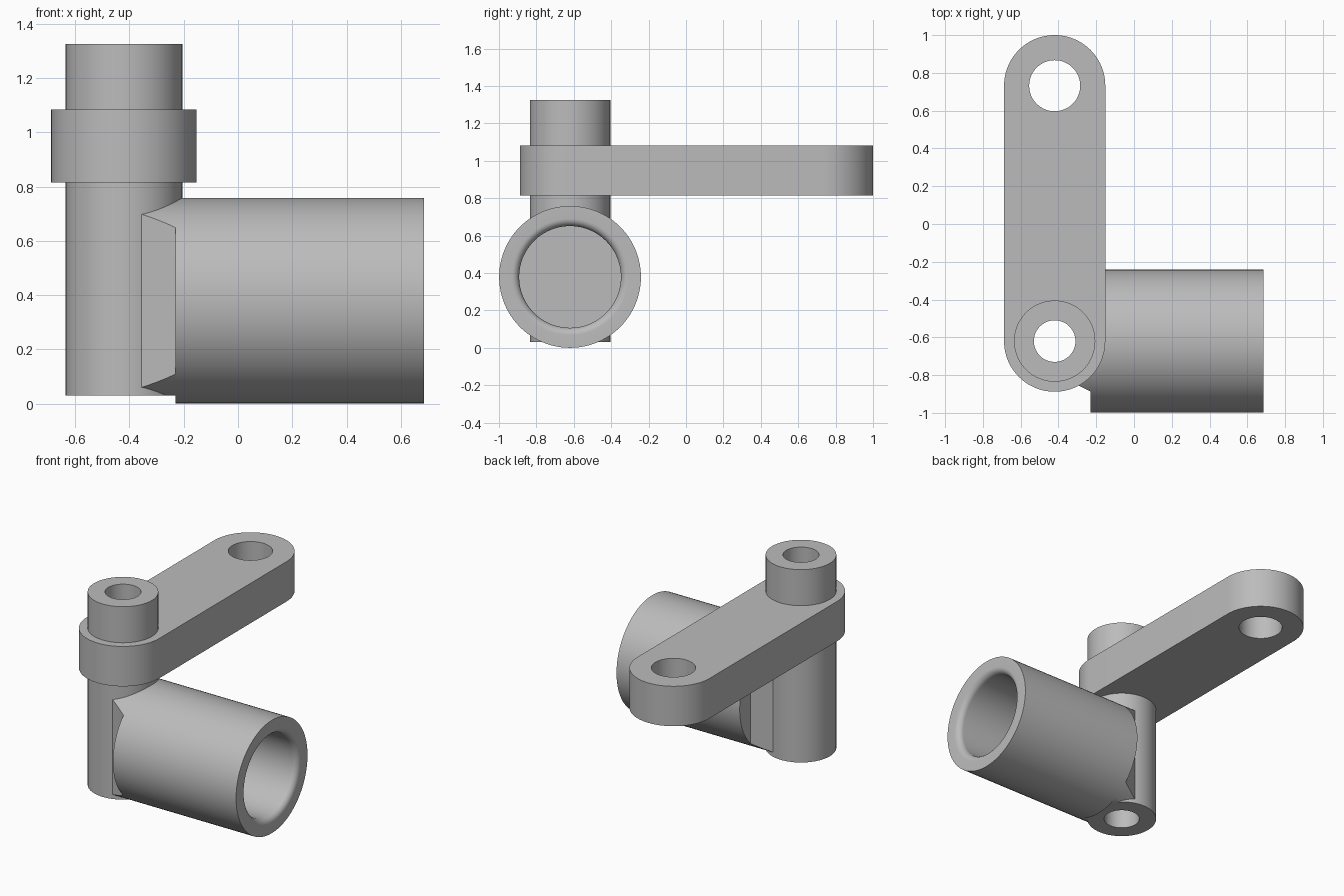
import bpy, bmesh, math
from mathutils import Matrix, Vector

if "Cube" in bpy.data.objects:
    bpy.data.objects.remove(bpy.data.objects["Cube"])

SEG = 96
PX, PY = -0.42, -0.62          # post axis
BZ, BR = 0.379, 0.379          # barrel axis height and radius
BACK, FRONT = -0.23, 0.685     # barrel ends
FOOT = 0.03                    # underside of the post

grey = bpy.data.materials.new("plain_grey")
grey.use_nodes = True
colour = (0.5, 0.5, 0.5, 1)
grey.diffuse_color = colour
grey.node_tree.nodes["Principled BSDF"].inputs["Base Color"].default_value = colour


def finish(name, bm):
    bmesh.ops.recalc_face_normals(bm, faces=bm.faces)
    mesh = bpy.data.meshes.new(name)
    bm.to_mesh(mesh)
    bm.free()
    mesh.materials.append(grey)
    ob = bpy.data.objects.new(name, mesh)
    bpy.context.collection.objects.link(ob)
    return ob


def lathe(name, profile, matrix):
    """Revolve a closed (radius, height) profile about z, then place it."""
    bm = bmesh.new()
    rings = []
    for i in range(SEG):
        a = math.tau * i / SEG
        rings.append([bm.verts.new((r * math.cos(a), r * math.sin(a), h)) for r, h in profile])
    n = len(profile)
    for i in range(SEG):
        p, q = rings[i], rings[(i + 1) % SEG]
        for j in range(n):
            k = (j + 1) % n
            bm.faces.new((p[j], q[j], q[k], p[k]))
    bmesh.ops.remove_doubles(bm, verts=bm.verts, dist=1e-5)
    bmesh.ops.transform(bm, matrix=matrix, verts=bm.verts)
    return finish(name, bm)


def cylinder_bm(radius, depth, matrix):
    bm = bmesh.new()
    bmesh.ops.create_cone(bm, cap_ends=True, segments=SEG, radius1=radius,
                          radius2=radius, depth=depth, matrix=matrix)
    return bm


def drill(target, radius, x, y):
    """Cut a vertical round hole and discard the cutter."""
    cutter = finish("hole_cutter", cylinder_bm(radius, 4, Matrix.Translation((x, y, 0.5))))
    cutter.hide_render = True
    mod = target.modifiers.new("hole", 'BOOLEAN')
    mod.operation, mod.solver, mod.object = 'DIFFERENCE', 'EXACT', cutter
    bpy.context.view_layer.objects.active = target
    bpy.ops.object.modifier_apply(modifier=mod.name)
    bpy.data.objects.remove(cutter)


# Hollow upright post
post = lathe("post", [(0.11, FOOT), (0.215, FOOT), (0.215, 1.325), (0.11, 1.325)],
             Matrix.Translation((PX, PY, 0)))

# Barrel: blind bore with a rounded mouth, lying along x
bore, lip, floor = 0.272, 0.04, -0.16
mouth = [(bore + lip - lip * math.cos(t), FRONT - lip + lip * math.sin(t))
         for t in (math.pi / 2 * i / 8 for i in range(9))]
profile = [(0, BACK), (BR, BACK), (BR, FRONT)] + mouth[::-1] + [(bore, floor), (0, floor)]
along_x = Matrix.Translation((0, PY, BZ)) @ Matrix.Rotation(math.pi / 2, 4, 'Y')
barrel = lathe("barrel", profile, along_x)

# Neck: continuation of the barrel, trimmed by two slanted planes and the post foot
start = -0.36
bm = cylinder_bm(BR, BACK - start,
                 Matrix.Translation(((BACK + start) / 2, PY, BZ)) @ Matrix.Rotation(math.pi / 2, 4, 'Y'))
planes = [(Vector((-0.355, PY + s * 0.205, 0)), Vector((-0.49, s, 0))) for s in (1, -1)]
planes.append((Vector((0, 0, FOOT)), Vector((0, 0, -1))))
for point, normal in planes:
    cut = bmesh.ops.bisect_plane(bm, geom=bm.verts[:] + bm.edges[:] + bm.faces[:],
                                 plane_co=point, plane_no=normal, clear_outer=True)
    edges = [e for e in cut["geom_cut"] if isinstance(e, bmesh.types.BMEdge)]
    bmesh.ops.holes_fill(bm, edges=edges)
neck = finish("neck", bm)
drill(neck, 0.2, PX, PY)

# Arm: round-ended bar with a pin hole at its far end
far, width = 0.732, 0.268
bm = bmesh.new()
half = SEG // 2
outline = []
for centre, begin in ((far, 0), (PY, math.pi)):
    for i in range(half + 1):
        a = begin + math.pi * i / half
        outline.append(bm.verts.new((PX + width * math.cos(a), centre + width * math.sin(a), 0.815)))
base = bm.faces.new(outline)
top = bmesh.ops.extrude_face_region(bm, geom=[base])["geom"]
bmesh.ops.translate(bm, vec=(0, 0, 0.268),
                    verts=[v for v in top if isinstance(v, bmesh.types.BMVert)])
arm = finish("arm", bm)
drill(arm, 0.135, PX, far)
drill(arm, 0.205, PX, PY)

# Smooth round surfaces, sharp corners
for ob in (post, barrel, neck, arm):
    bpy.ops.object.select_all(action='DESELECT')
    ob.select_set(True)
    bpy.context.view_layer.objects.active = ob
    bpy.ops.object.shade_smooth_by_angle(angle=math.radians(25))
